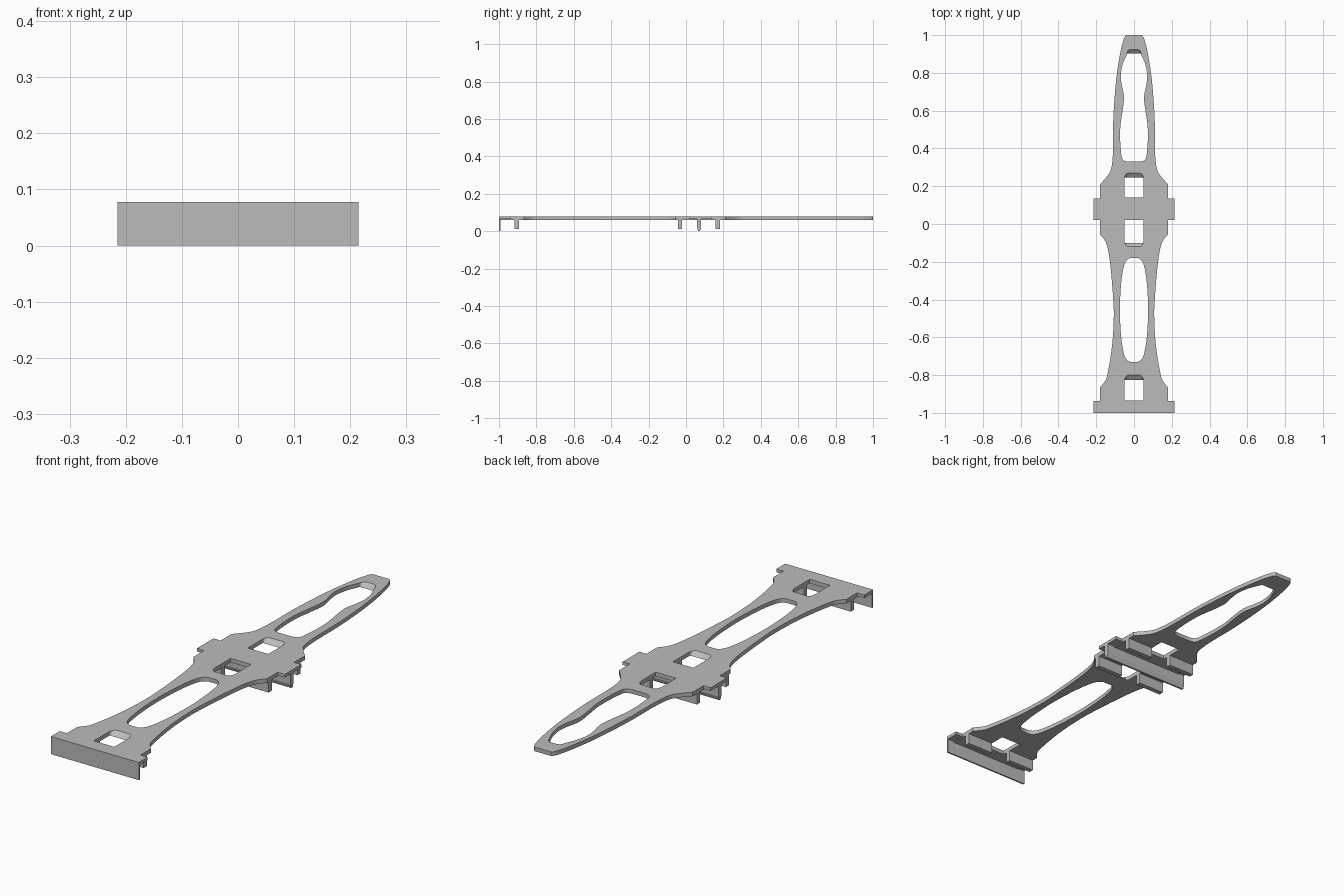
import bpy
import bmesh

if "Cube" in bpy.data.objects:
    bpy.data.objects.remove(bpy.data.objects["Cube"])

TOP, BASE, RIB_BOTTOM = 0.078, 0.06, 0.012
HALF_BODY, HALF_TAB, HALF_SLOT = 0.18, 0.215, 0.05

grey = bpy.data.materials.new("plain grey")
grey.use_nodes = True
grey.diffuse_color = (0.5, 0.5, 0.5, 1)
grey.node_tree.nodes["Principled BSDF"].inputs["Base Color"].default_value = grey.diffuse_color


def finish(name, bm):
    bmesh.ops.recalc_face_normals(bm, faces=bm.faces[:])
    mesh = bpy.data.meshes.new(name)
    bm.to_mesh(mesh)
    bm.free()
    mesh.materials.append(grey)
    obj = bpy.data.objects.new(name, mesh)
    bpy.context.collection.objects.link(obj)
    return obj


def bar(name, x0, x1, profile):
    """Extrude a (y, z) profile along x."""
    bm = bmesh.new()
    face = bm.faces.new([bm.verts.new((x0, y, z)) for y, z in profile])
    out = bmesh.ops.extrude_face_region(bm, geom=[face])["geom"]
    moved = [g for g in out if isinstance(g, bmesh.types.BMVert)]
    bmesh.ops.translate(bm, verts=moved, vec=(x1 - x0, 0, 0))
    return finish(name, bm)


def rect(y0, y1, z0, z1):
    return [(y0, z0), (y1, z0), (y1, z1), (y0, z1)]


def smooth(points, steps=4):
    """Pass a rounded line through a few points."""
    ext = [points[0]] + points + [points[-1]]
    line = []
    for a, b, c, d in zip(ext, ext[1:], ext[2:], ext[3:]):
        for i in range(steps):
            t = i / steps
            line.append(tuple(0.5 * (2 * q + (r - p) * t + (2 * p - 5 * q + 4 * r - s) * t * t
                                     + (3 * q - p - 3 * r + s) * t ** 3)
                              for p, q, r, s in zip(a, b, c, d)))
    return line + [points[-1]]


def mirrored(half):
    """Close a right-hand half outline with its left-hand copy."""
    return half + [(-x, y) for x, y in reversed(half)]


# Outline of the flat body, from the tip to the front
tip_side = smooth([(0.04, 1), (0.052, 0.985), (0.07, 0.92), (0.09, 0.8), (0.102, 0.68),
                   (0.11, 0.54), (0.111, 0.4), (0.116, 0.32), (0.13, 0.27), (0.18, 0.21)])
waist_side = smooth([(0.18, -0.055), (0.15, -0.095), (0.133, -0.16), (0.12, -0.27),
                     (0.11, -0.4), (0.107, -0.48), (0.112, -0.6), (0.125, -0.71),
                     (0.142, -0.8), (0.152, -0.83), (0.18, -0.865)])
outline = mirrored(tip_side + waist_side + [(HALF_BODY, -1)])

# Long openings
tip_hole = mirrored(smooth([(0.02, 0.925), (0.033, 0.915), (0.04, 0.893), (0.06, 0.845),
                            (0.07, 0.79), (0.066, 0.74), (0.053, 0.67), (0.062, 0.59),
                            (0.072, 0.52), (0.073, 0.44), (0.066, 0.36), (0.055, 0.337),
                            (0.03, 0.33)]))
half_oval = [(0.02, 0.275), (0.04, 0.262), (0.055, 0.225), (0.068, 0.14), (0.075, 0)]
oval = half_oval + [(x, -y) for x, y in half_oval[-2::-1]]
waist_hole = mirrored(smooth([(x, y - 0.455) for x, y in oval]))


def slot(square_y, round_y):
    """Short opening with one rounded end."""
    d = 1 if square_y > round_y else -1
    corner = smooth([(HALF_SLOT, round_y + d * 0.03), (0.046, round_y + d * 0.012),
                     (0.034, round_y)])
    return mirrored([(HALF_SLOT, square_y)] + corner)


slots = [slot(0.14, 0.27), slot(0.02, -0.12), slot(-0.935, -0.8)]

# Flat body with openings
bm = bmesh.new()
for loop in [outline, tip_hole, waist_hole] + slots:
    verts = [bm.verts.new((x, y, TOP)) for x, y in loop]
    for a, b in zip(verts, verts[1:] + verts[:1]):
        bm.edges.new((a, b))
bmesh.ops.triangle_fill(bm, edges=bm.edges[:], use_beauty=True, normal=(0, 0, 1))
out = bmesh.ops.extrude_face_region(bm, geom=bm.faces[:])["geom"]
low = [g for g in out if isinstance(g, bmesh.types.BMVert)]
bmesh.ops.translate(bm, verts=low, vec=(0, 0, BASE - TOP))
# Slope the rounded ends of the openings
for v in low:
    x, y = abs(v.co.x), v.co.y
    if x <= HALF_SLOT + 0.001:
        if 0.9 < y < 0.93:
            v.co.y = 0.903
        elif 0.245 < y < 0.275:
            v.co.y = 0.245
        elif -0.125 < y < -0.1:
            v.co.y = -0.1
        elif -0.825 < y < -0.79:
            v.co.y = -0.825
body = finish("flat_body", bm)
bpy.context.view_layer.objects.active = body
body.select_set(True)
bpy.ops.object.shade_smooth_by_angle(angle=0.5)

# Side tabs and split ribs on both sides
for side, s in (("left", 1), ("right", -1)):
    for place, y0, y1 in (("middle", 0.02, 0.135), ("front", -1, -0.938)):
        bar(f"{place}_tab_{side}", s * HALF_BODY, s * HALF_TAB, rect(y0, y1, 0.064, TOP))
    for place, y in (("rear", 0.17), ("middle", -0.032), ("front", -0.905)):
        bar(f"{place}_rib_{side}", s * HALF_SLOT, s * HALF_BODY,
            rect(y - 0.011, y + 0.011, RIB_BOTTOM, BASE))

# Front lip and pointed middle rib across the full width
bar("front_lip", -HALF_TAB, HALF_TAB, rect(-1, -0.993, 0, TOP))
bar("middle_ridge", -HALF_TAB, HALF_TAB,
    [(0.059, 0.066), (0.059, 0.018), (0.066, 0), (0.074, 0), (0.081, 0.018), (0.081, 0.066)])
